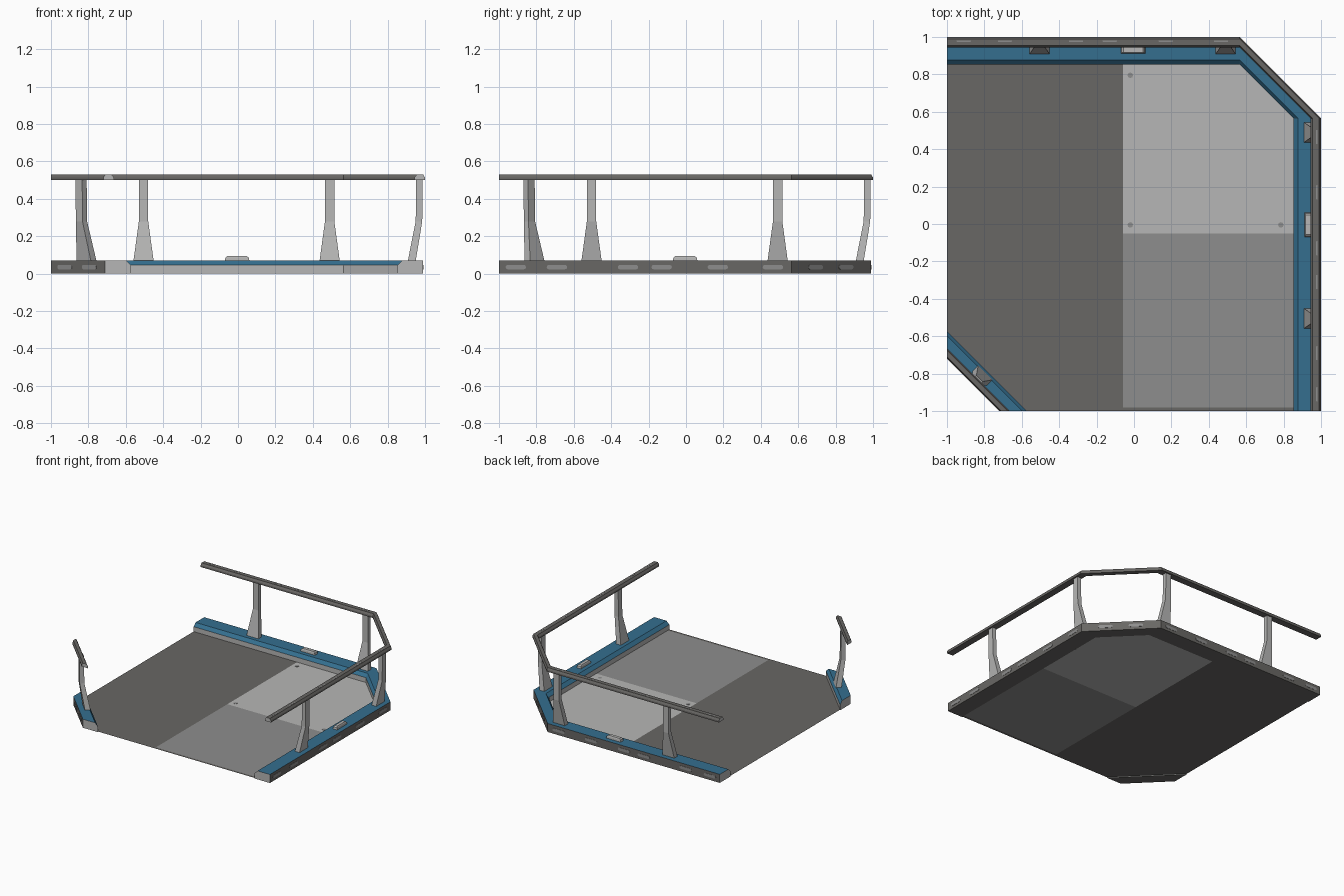
import bpy, bmesh, math
from mathutils import Vector

if "Cube" in bpy.data.objects:
    bpy.data.objects.remove(bpy.data.objects["Cube"])


def material(name, rgb):
    m = bpy.data.materials.new(name)
    m.diffuse_color = (*rgb, 1)
    m.use_nodes = True
    m.node_tree.nodes["Principled BSDF"].inputs["Base Color"].default_value = m.diffuse_color
    return m


DARK = material("dark_grey", (0.14, 0.135, 0.128))
MID = material("mid_grey", (0.27, 0.27, 0.268))
LIGHT = material("light_grey", (0.47, 0.47, 0.465))
BLUE = material("deck_blue", (0.035, 0.158, 0.275))


def finish(name, bm, mats):
    me = bpy.data.meshes.new(name)
    bm.to_mesh(me)
    bm.free()
    for m in mats:
        me.materials.append(m)
    ob = bpy.data.objects.new(name, me)
    bpy.context.collection.objects.link(ob)
    return ob


def loft(name, rings, mats, sides=None, cap=0):
    """Skin a list of rings; sides gives a material index per ring edge."""
    bm = bmesh.new()
    vs = [[bm.verts.new(p) for p in r] for r in rings]
    n = len(rings[0])
    for a, b in zip(vs, vs[1:]):
        for i in range(n):
            j = (i + 1) % n
            f = bm.faces.new((a[i], a[j], b[j], b[i]))
            f.material_index = sides[i] if sides else 0
    for r in (vs[0], vs[-1]):
        bm.faces.new(r).material_index = cap
    bmesh.ops.recalc_face_normals(bm, faces=bm.faces[:])
    return finish(name, bm, mats)


# Edge paths as a function of the inset d from the outer border
def long_path(d):
    return [(-1, 1 - d), (0.565, 1 - d), (1 - d, 0.565), (1 - d, -1)]


def short_path(d):
    return [(-1, -0.72 + d), (-0.72 + d, -1)]


def sweep(name, path, profile, mats, sides, cap):
    count = len(path(0))
    rings = [[(*path(d)[k], z) for d, z in profile] for k in range(count)]
    return loft(name, rings, mats, sides, cap)


KERB = [(0.01, 0), (0.01, 0.07), (0.122, 0.07), (0.148, 0.045), (0.148, 0)]
RAIL = [(0, 0.5), (0, 0.514), (0.01, 0.53), (0.045, 0.53), (0.056, 0.514), (0.056, 0.5)]
for label, path in (("main", long_path), ("corner", short_path)):
    sweep(label + "_kerb", path, KERB, [DARK, BLUE, LIGHT], [0, 1, 1, 2, 0], 2)
    sweep(label + "_handrail", path, RAIL, [DARK, LIGHT], [0] * 6, 1)

# Local frames for each border: origin, direction along, direction inward
R = math.sqrt(0.5)
BACK = (Vector((0, 1, 0)), Vector((1, 0, 0)), Vector((0, -1, 0)))
RIGHT = (Vector((1, 0, 0)), Vector((0, 1, 0)), Vector((-1, 0, 0)))
CHAMFER = (Vector((0.7825, 0.7825, 0)), Vector((R, -R, 0)), Vector((-R, -R, 0)))
CORNER = (Vector((-0.86, -0.86, 0)), Vector((R, -R, 0)), Vector((R, R, 0)))


def at(frame, s, d, z):
    o, u, v = frame
    return o + u * s + v * d + Vector((0, 0, z))


def tapered(name, frame, s, levels):
    """Stack of rectangles: (height, half width, outer inset, inner inset)."""
    rings = [[at(frame, s - w, a, z), at(frame, s + w, a, z),
              at(frame, s + w, b, z), at(frame, s - w, b, z)] for z, w, a, b in levels]
    return loft(name, rings, [LIGHT])


def pill_outline(length, height):
    h, pts = height / 2, []
    for k in range(10):
        a = -math.pi / 2 + math.pi * (k % 5) / 4 + (math.pi if k > 4 else 0)
        shift = (length / 2 - h) * (1 if k < 5 else -1)
        pts.append((shift + h * math.cos(a), h * math.sin(a)))
    return pts


# Posts bending out to carry the rail
POST = [(0.068, 0.054, 0.05, 0.092), (0.28, 0.025, 0.015, 0.05), (0.502, 0.025, 0.013, 0.047)]
for label, frame, spots in (("back", BACK, (-0.505, 0.49)), ("right", RIGHT, (-0.505, 0.49)),
                            ("corner", CORNER, (0,))):
    for s in spots:
        tapered(label + "_post", frame, s, POST)

# Small raised blocks on the kerb
for label, frame in (("back", BACK), ("right", RIGHT)):
    tapered(label + "_block", frame, -0.005, [(0.068, 0.066, 0.05, 0.088), (0.086, 0.062, 0.052, 0.086),
                                              (0.095, 0.052, 0.056, 0.082)])

# Pale slots on the outer kerb faces, and thin ones on top of the rail
LONG_SLOTS = (-0.91, -0.69, -0.31, -0.13, 0.17, 0.465)
for label, frame, spots, face in (("back", BACK, LONG_SLOTS, 0.01), ("right", RIGHT, LONG_SLOTS, 0.01),
                                  ("chamfer", CHAMFER, (-0.11, 0.12), 0.007),
                                  ("corner", CORNER, (-0.1, 0.085), 0.007)):
    for s in spots:
        loft(label + "_kerb_slot", [[at(frame, s + a, d, 0.035 + b) for a, b in pill_outline(0.11, 0.024)]
                                    for d in (face - 0.002, face + 0.002)], [MID])
        if label in ("back", "right"):
            loft(label + "_rail_slot", [[at(frame, s + a * 0.7, 0.022 + b, z) for a, b in pill_outline(0.11, 0.008)]
                                        for z in (0.529, 0.531)], [MID])

# Floor sheet cut into three colour zones
D = 0.148
outline = ([(x, y) for x, y in long_path(D)] + list(reversed(short_path(D))))
bm = bmesh.new()
bm.faces.new([bm.verts.new((x, y, 0.005)) for x, y in outline])
for co, no in (((-0.06, 0, 0), (1, 0, 0)), ((0, -0.052, 0), (0, 1, 0)), ((0, -0.98, 0), (0, 1, 0))):
    bmesh.ops.bisect_plane(bm, geom=bm.verts[:] + bm.edges[:] + bm.faces[:], plane_co=co, plane_no=no)
bmesh.ops.recalc_face_normals(bm, faces=bm.faces[:])
for f in bm.faces:
    if f.normal.z < 0:
        f.normal_flip()
    c = f.calc_center_median()
    if c.x > -0.06 and c.y > -0.98:
        f.material_index = 2 if c.y > -0.052 else 1
finish("floor", bm, [DARK, MID, LIGHT])

# Floor studs
for x, y in ((-0.02, 0.795), (-0.02, -0.005), (0.785, -0.005)):
    loft("floor_stud", [[(x + 0.015 * math.cos(k * math.pi / 4), y + 0.015 * math.sin(k * math.pi / 4), z)
                         for k in range(8)] for z in (0.0052, 0.007)], [MID])
